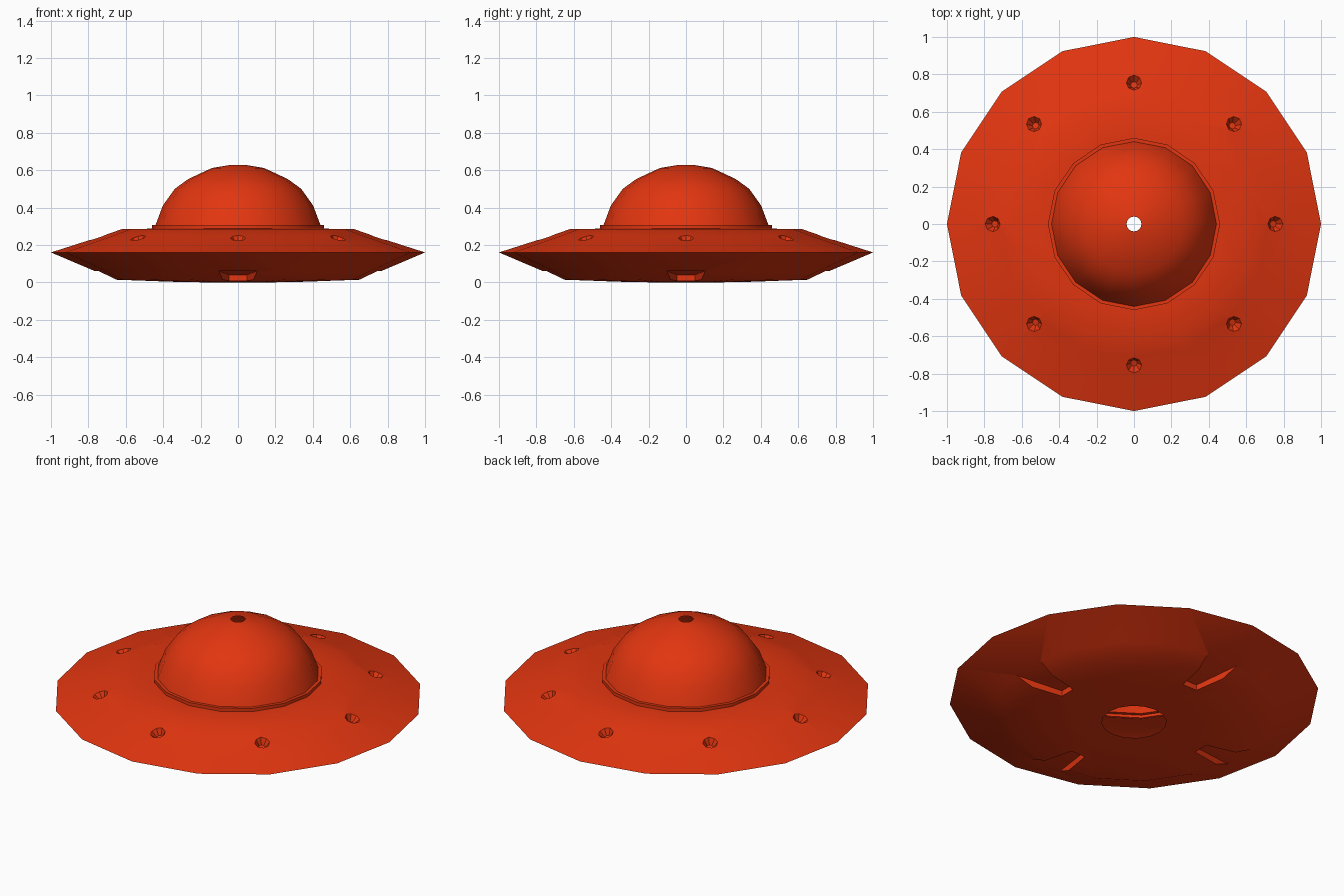
import bpy, bmesh
from math import sin, cos, pi, hypot, radians
from mathutils import Matrix, Vector

if "Cube" in bpy.data.objects:
    bpy.data.objects.remove(bpy.data.objects["Cube"])

SIDES = 16
red = bpy.data.materials.new("red_paint")
red.diffuse_color = (0.76, 0.036, 0.005, 1)
red.use_nodes = True
red.node_tree.nodes["Principled BSDF"].inputs["Base Color"].default_value = red.diffuse_color


def lathe(bm, profile, caps=False):
    """Spin a (radius, z) profile, listed from bottom to top."""
    rings = [[bm.verts.new((r * cos(2 * pi * i / SIDES), r * sin(2 * pi * i / SIDES), z))
              for i in range(SIDES)] for r, z in profile]
    for a, b in zip(rings, rings[1:]):
        for i in range(SIDES):
            j = (i + 1) % SIDES
            bm.faces.new((a[i], a[j], b[j], b[i]))
    if caps:
        bm.faces.new(rings[0][::-1])
        bm.faces.new(rings[-1])


def make(name, bm):
    bmesh.ops.recalc_face_normals(bm, faces=bm.faces)
    mesh = bpy.data.meshes.new(name)
    bm.to_mesh(mesh)
    bm.free()
    mesh.materials.append(red)
    ob = bpy.data.objects.new(name, mesh)
    bpy.context.collection.objects.link(ob)
    return ob


def smooth(ob, angle):
    bpy.ops.object.select_all(action='DESELECT')
    ob.select_set(True)
    bpy.context.view_layer.objects.active = ob
    bpy.ops.object.shade_smooth_by_angle(angle=radians(angle))


# saucer hull, closed for now so it can be cut
bm = bmesh.new()
lathe(bm, [(0.175, 0), (0.34, 0.003), (0.665, 0.014), (0.765, 0.06), (1, 0.16),
           (0.89, 0.195), (0.72, 0.25), (0.62, 0.285), (0.455, 0.287)], caps=True)
hull = make("saucer_hull", bm)

# cutters: four wedge-shaped bays underneath, eight round dimples on top
bm = bmesh.new()
for k in range(4):
    turn = Matrix.Rotation(k * pi / 2, 3, 'Z')
    corners = [(0.47, -0.047, 0.04), (0.77, -0.107, 0.062),
               (0.77, 0.107, 0.062), (0.47, 0.047, 0.04)]
    top = [bm.verts.new(turn @ Vector(c)) for c in corners]
    low = [bm.verts.new(turn @ Vector((x, y, -0.1))) for x, y, z in corners]
    bm.faces.new(top)
    bm.faces.new(low[::-1])
    for i in range(4):
        j = (i + 1) % 4
        bm.faces.new((low[i], low[j], top[j], top[i]))
for k in range(8):
    place = (Matrix.Rotation(k * pi / 4, 4, 'Z') @ Matrix.Translation((0.755, 0, 0.237))
             @ Matrix.Rotation(radians(19), 4, 'Y'))
    bmesh.ops.create_cone(bm, cap_ends=True, segments=8, radius1=0.018, radius2=0.072,
                          depth=0.08, matrix=place @ Matrix.Translation((0, 0, 0.005)))
cutter = make("recess_cutter", bm)
cutter.hide_render = True

mod = hull.modifiers.new("recesses", 'BOOLEAN')
mod.operation = 'DIFFERENCE'
mod.solver = 'EXACT'
mod.object = cutter
bpy.context.view_layer.objects.active = hull
hull.select_set(True)
bpy.ops.object.modifier_apply(modifier=mod.name)
bpy.data.objects.remove(cutter)

# open the hatch below and the cockpit opening above
bm = bmesh.new()
bm.from_mesh(hull.data)
caps = [f for f in bm.faces if all(
    hypot(v.co.x, v.co.y) < (0.46 if v.co.z > 0.28 else 0.18) for v in f.verts)]
bmesh.ops.delete(bm, geom=caps, context='FACES')
bm.to_mesh(hull.data)
bm.free()
smooth(hull, 30)

# collar around the dome
bm = bmesh.new()
lathe(bm, [(0.46, 0.284), (0.46, 0.306), (0.441, 0.306)])
smooth(make("dome_collar", bm), 30)

# dome with a small open hole at the top
bm = bmesh.new()
lathe(bm, [(0.441, 0.306), (0.402, 0.41), (0.338, 0.5), (0.265, 0.553),
           (0.14, 0.611), (0.04, 0.628)])
smooth(make("dome", bm), 35)
